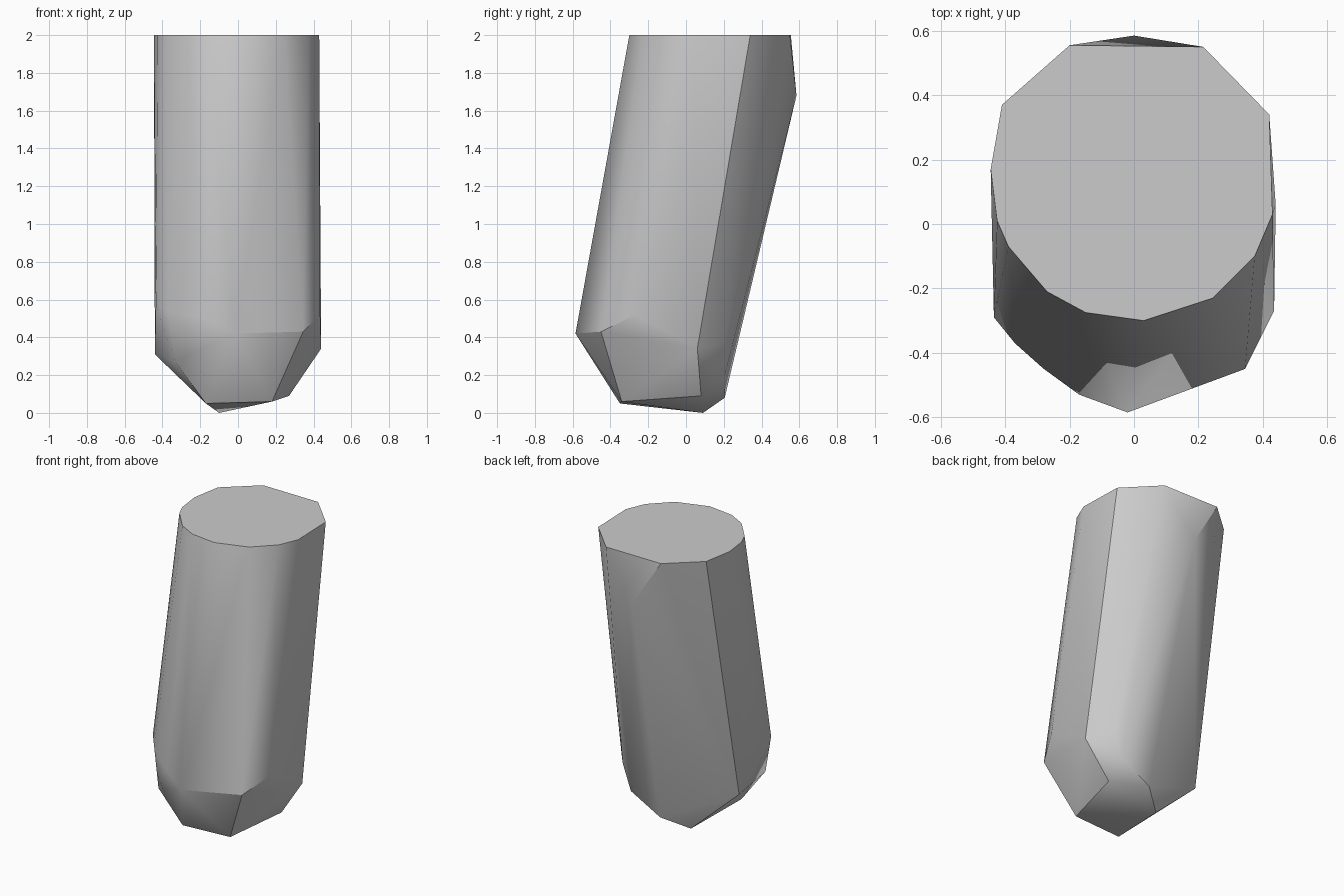
import bpy
import bmesh
from math import radians

default_cube = bpy.data.objects.get("Cube")
if default_cube:
    bpy.data.objects.remove(default_cube, do_unlink=True)


def make_material(name, colour):
    material = bpy.data.materials.new(name)
    material.use_nodes = True
    material.diffuse_color = colour
    shader = material.node_tree.nodes["Principled BSDF"]
    shader.inputs["Base Color"].default_value = colour
    return material


def hull_object(name, corners, material):
    """Wrap a tight convex skin around the given corners."""
    mesh = bpy.data.meshes.new(name)
    builder = bmesh.new()
    for corner in corners:
        builder.verts.new(corner)
    bmesh.ops.convex_hull(builder, input=list(builder.verts))
    loose = [vert for vert in builder.verts if not vert.link_faces]
    bmesh.ops.delete(builder, geom=loose, context="VERTS")
    # Merge the triangles of each flat facet
    bmesh.ops.dissolve_limit(builder, angle_limit=radians(1),
                             verts=list(builder.verts), edges=list(builder.edges))
    bmesh.ops.recalc_face_normals(builder, faces=list(builder.faces))
    builder.to_mesh(mesh)
    builder.free()
    mesh.materials.append(material)
    result = bpy.data.objects.new(name, mesh)
    bpy.context.collection.objects.link(result)
    return result


# Flat cut top, outline in plan
top_height = 2
top_outline = [(-.2, .555), (.215, .55), (.42, .34), (.43, .03), (.375, -.1),
               (.245, -.23), (.03, -.3), (-.15, -.275), (-.27, -.21),
               (-.39, -.07), (-.425, .01), (-.445, .17), (-.41, .37)]
top_ring = [(x, y, top_height) for x, y in top_outline]

# Bulge on the back just below the top
back_bulge = [(0, .585, 1.68)]

# Shoulder where the leaning shaft turns into the tip
front_shoulder = [(-.02, -.585, .42), (.345, -.45, .43), (-.17, -.53, .5),
                  (-.28, -.45, .52), (-.37, -.37, .54), (-.33, -.38, .27)]
side_shoulder = [(.435, -.27, .52), (.44, .06, .34), (-.435, -.29, .57),
                 (-.44, .06, .31)]
back_shoulder = [(.33, .205, .37), (.27, .205, .2), (.05, .205, .08)]

# Blunt faceted tip
tip = [(-.17, -.35, .05), (.18, -.34, .06), (.27, .08, .09), (-.1, .09, 0)]

grey = make_material("plain grey", (.6, .6, .6, 1))
shaft = hull_object("faceted_shaft",
                    top_ring + back_bulge + front_shoulder + side_shoulder
                    + back_shoulder + tip, grey)

# Smooth the shaft, keep the facets of the tip crisp
bpy.ops.object.select_all(action="DESELECT")
shaft.select_set(True)
bpy.context.view_layer.objects.active = shaft
bpy.ops.object.shade_smooth_by_angle(angle=radians(30))
